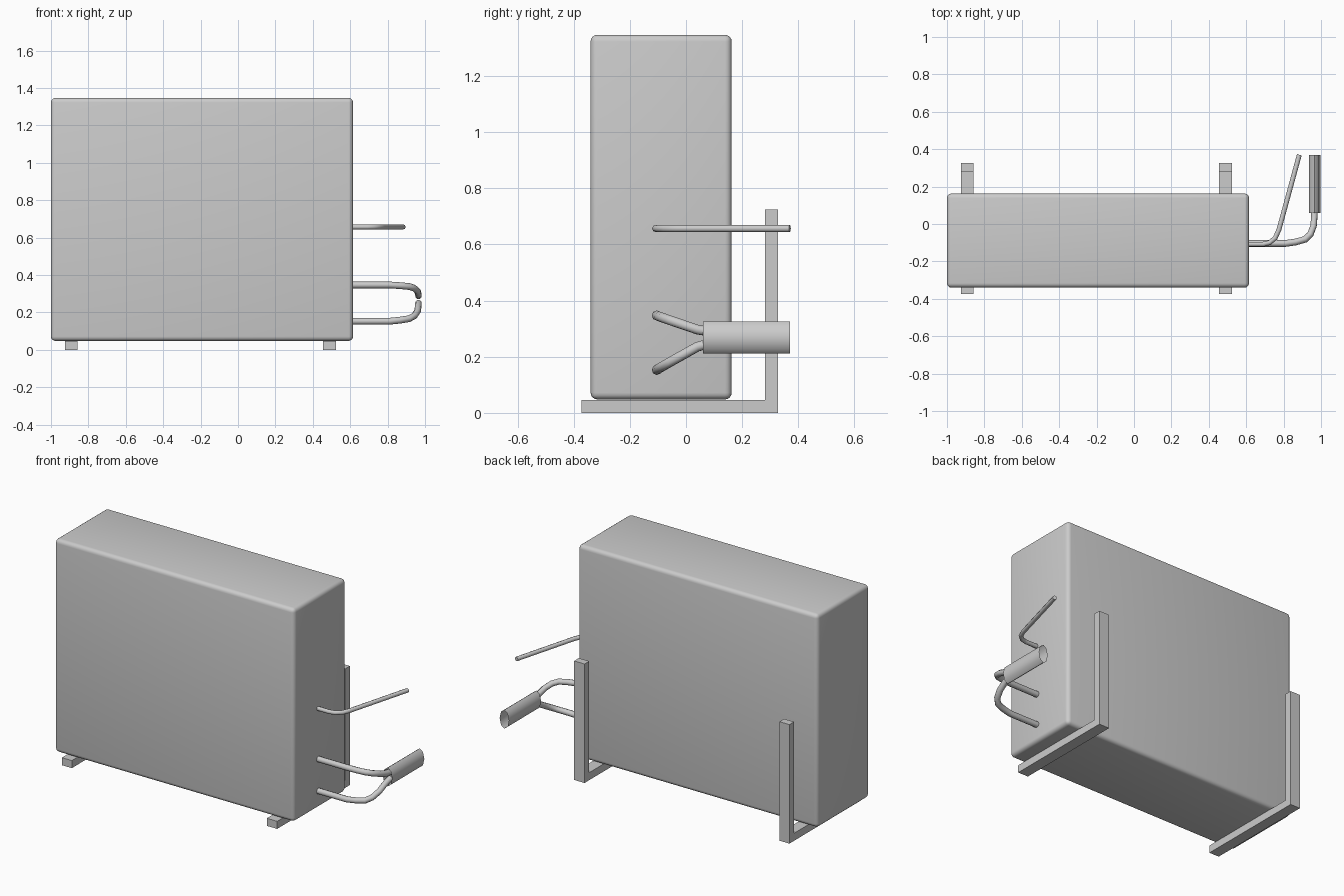
import bpy, bmesh, math
from mathutils import Vector

if "Cube" in bpy.data.objects:
    bpy.data.objects.remove(bpy.data.objects["Cube"])


def finish(name, bm, smooth=None):
    mesh = bpy.data.meshes.new(name)
    bmesh.ops.recalc_face_normals(bm, faces=bm.faces)
    bm.to_mesh(mesh)
    bm.free()
    ob = bpy.data.objects.new(name, mesh)
    bpy.context.collection.objects.link(ob)
    if smooth:
        bpy.ops.object.select_all(action='DESELECT')
        ob.select_set(True)
        bpy.context.view_layer.objects.active = ob
        bpy.ops.object.shade_smooth_by_angle(angle=math.radians(smooth))
    return ob


def rounded_box(name, lo, hi, radius):
    bm = bmesh.new()
    bmesh.ops.create_cube(bm, size=1)
    for v in bm.verts:
        v.co = Vector([lo[i] if v.co[i] < 0 else hi[i] for i in range(3)])
    bmesh.ops.bevel(bm, geom=bm.edges[:], offset=radius, segments=4,
                    profile=0.5, affect='EDGES')
    return finish(name, bm, 40)


def bracket(name, x0, x1):
    # L profile in the y-z plane, extruded along x
    profile = [(-0.373, 0), (0.327, 0), (0.327, 0.725),
               (0.282, 0.725), (0.282, 0.046), (-0.373, 0.046)]
    bm = bmesh.new()
    face = bm.faces.new([bm.verts.new((x0, y, z)) for y, z in profile])
    ext = bmesh.ops.extrude_face_region(bm, geom=[face])
    moved = [g for g in ext['geom'] if isinstance(g, bmesh.types.BMVert)]
    bmesh.ops.translate(bm, verts=moved, vec=(x1 - x0, 0, 0))
    return finish(name, bm)


def pipe(name, points, radius):
    curve = bpy.data.curves.new(name, 'CURVE')
    curve.dimensions = '3D'
    curve.bevel_depth = radius
    curve.bevel_resolution = 2
    curve.use_fill_caps = True
    spline = curve.splines.new('POLY')
    spline.points.add(len(points) - 1)
    for p, co in zip(spline.points, points):
        p.co = (*co, 1)
        p.radius = 1
    spline.use_smooth = True
    ob = bpy.data.objects.new(name, curve)
    bpy.context.collection.objects.link(ob)
    return ob


# Main cabinet
rounded_box("cabinet", (-1, -0.34, 0.048), (0.615, 0.163, 1.347), 0.024)

# Mounting brackets
bracket("left_bracket", -0.926, -0.859)
bracket("right_bracket", 0.455, 0.525)

# Power cable
pipe("power_cable", [(0.6, -0.108, 0.657), (0.69, -0.108, 0.657),
                     (0.725, -0.1, 0.657), (0.755, -0.075, 0.657),
                     (0.775, -0.03, 0.657), (0.884, 0.37, 0.657)], 0.013)

# Two refrigerant pipes that meet inside the sleeve
for name, z0, z1 in (("upper_pipe", 0.347, 0.288), ("lower_pipe", 0.153, 0.25)):
    route = [(0.6, -0.104, 0), (0.81, -0.104, 0), (0.865, -0.096, 0.06),
             (0.915, -0.082, 0.14), (0.943, -0.055, 0.3),
             (0.96, -0.01, 0.56), (0.964, 0.04, 0.85), (0.965, 0.09, 1)]
    pipe(name, [(x, y, z0 + (z1 - z0) * t) for x, y, t in route], 0.018)

# Flattened open sleeve around the pipes
bm = bmesh.new()
rings = []
for y in (0.06, 0.37):
    rings.append([bm.verts.new((0.966 + 0.031 * math.cos(i * math.pi / 4), y,
                                0.268 + 0.057 * math.sin(i * math.pi / 4)))
                  for i in range(8)])
for i in range(8):
    j = (i + 1) % 8
    bm.faces.new((rings[0][i], rings[0][j], rings[1][j], rings[1][i]))
finish("pipe_sleeve", bm, 65)
